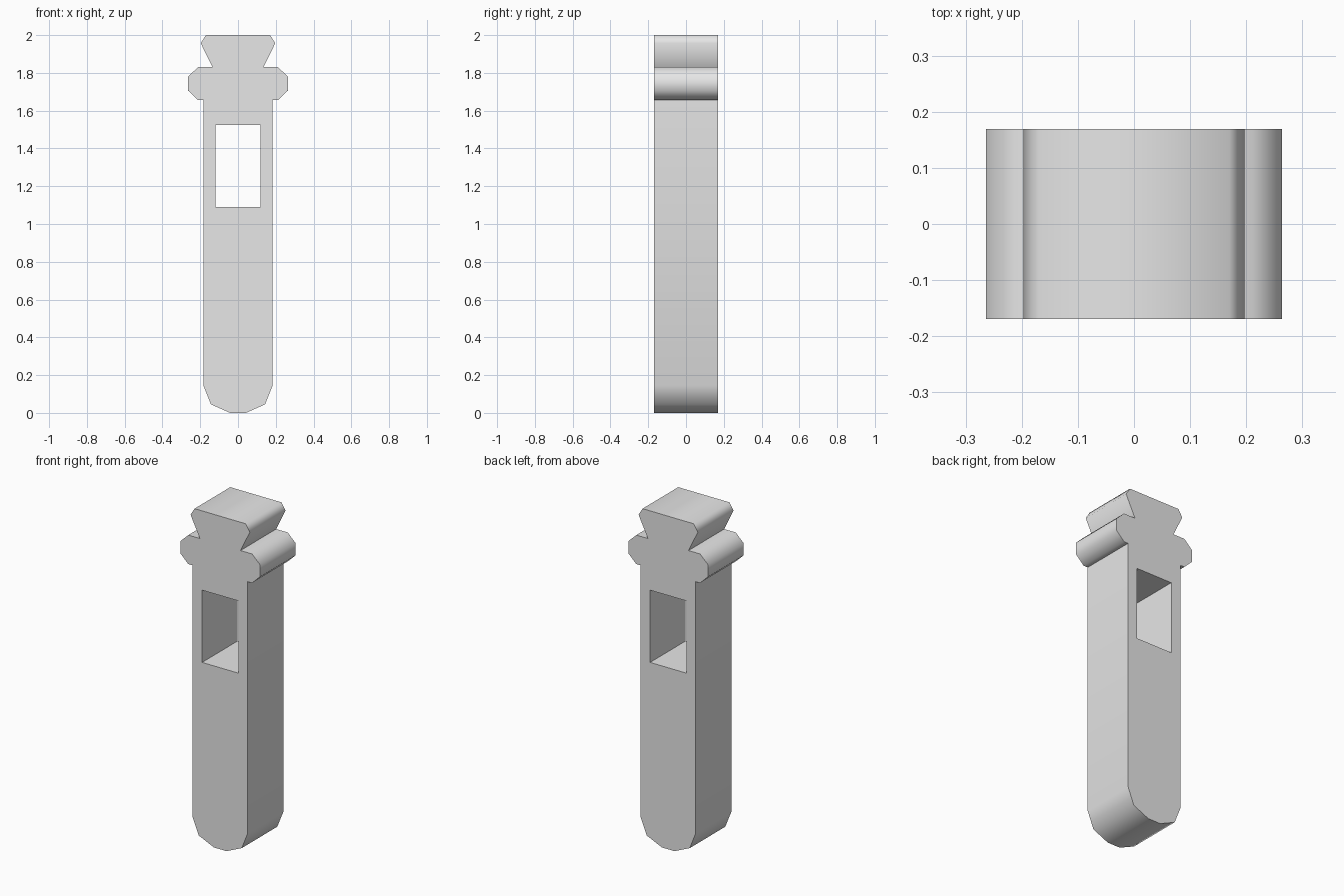
import bpy
import bmesh
from math import radians

if "Cube" in bpy.data.objects:
    bpy.data.objects.remove(bpy.data.objects["Cube"], do_unlink=True)

HALF_DEPTH = 0.169

grey = bpy.data.materials.new("light grey")
grey.use_nodes = True
grey.diffuse_color = (0.8, 0.8, 0.8, 1)
grey.node_tree.nodes["Principled BSDF"].inputs["Base Color"].default_value = (0.8, 0.8, 0.8, 1)


def extruded(name, outline, half_depth):
    """Solid made by sweeping an x-z outline along y."""
    bm = bmesh.new()
    face = bm.faces.new([bm.verts.new((x, -half_depth, z)) for x, z in outline])
    swept = bmesh.ops.extrude_face_region(bm, geom=[face])["geom"]
    verts = [v for v in swept if isinstance(v, bmesh.types.BMVert)]
    bmesh.ops.translate(bm, verts=verts, vec=(0, 2 * half_depth, 0))
    bmesh.ops.recalc_face_normals(bm, faces=bm.faces)
    mesh = bpy.data.meshes.new(name)
    bm.to_mesh(mesh)
    bm.free()
    mesh.materials.append(grey)
    obj = bpy.data.objects.new(name, mesh)
    bpy.context.collection.objects.link(obj)
    return obj


# Peg outline, one half from the rounded foot to the flared head, then mirrored
half = [(0.042, 0), (0.143, 0.045), (0.183, 0.145), (0.183, 1.656),
        (0.212, 1.656), (0.264, 1.706), (0.264, 1.78), (0.212, 1.83),
        (0.135, 1.83), (0.197, 1.957), (0.17, 2)]
peg = extruded("peg_body", half + [(-x, z) for x, z in reversed(half)], HALF_DEPTH)

# Rectangular window through the shaft
window = [(-0.12, 1.09), (0.12, 1.09), (0.12, 1.524), (-0.12, 1.524)]
cutter = extruded("window_cutter", window, 2 * HALF_DEPTH)
cutter.hide_render = True
cut = peg.modifiers.new("window", 'BOOLEAN')
cut.operation = 'DIFFERENCE'
cut.solver = 'EXACT'
cut.object = cutter

bpy.ops.object.select_all(action='DESELECT')
peg.select_set(True)
bpy.context.view_layer.objects.active = peg
bpy.ops.object.modifier_apply(modifier=cut.name)
bpy.data.objects.remove(cutter, do_unlink=True)

# Soft chamfers and foot, crisp rims
bpy.ops.object.shade_smooth_by_angle(angle=radians(65))
